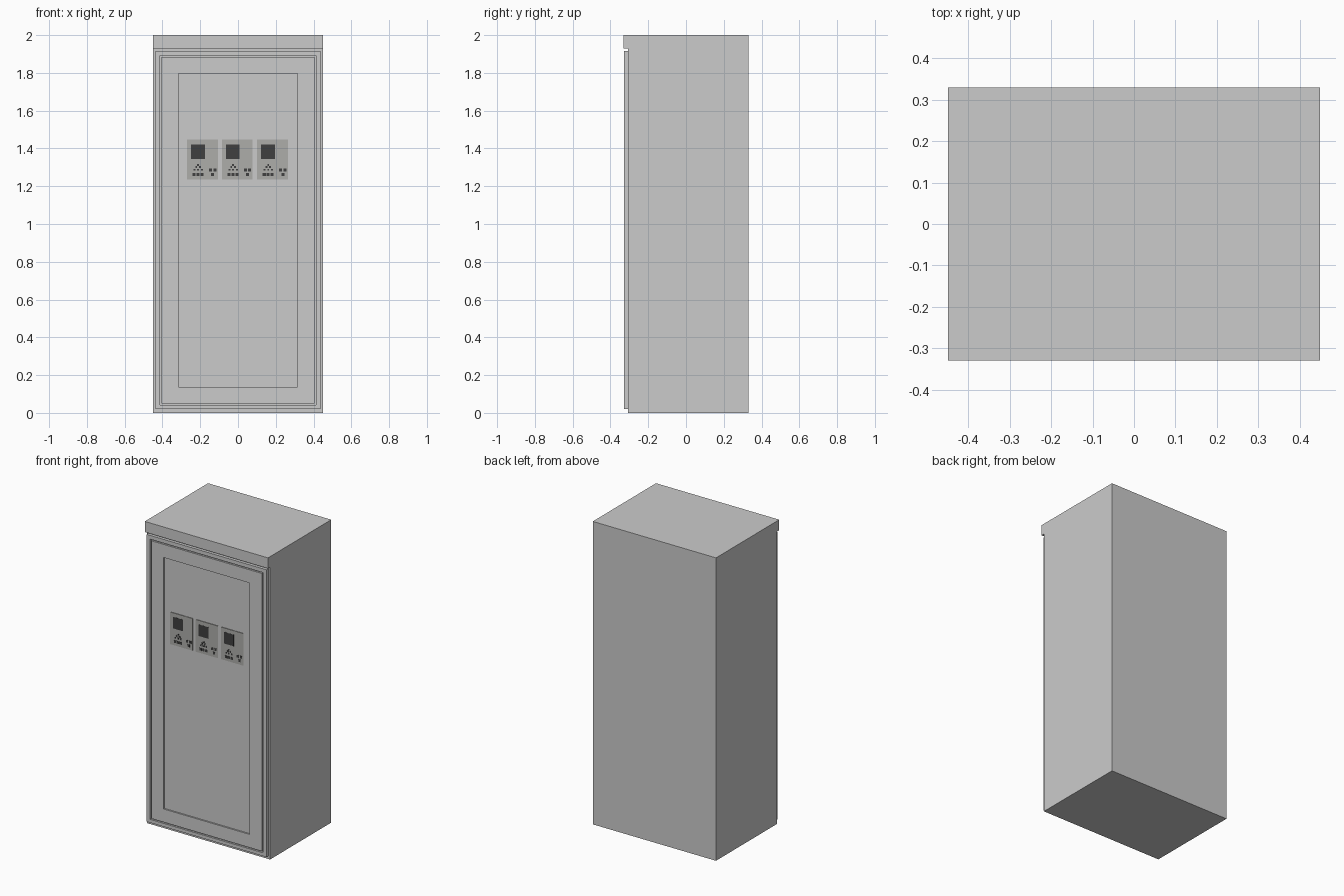
import bpy, bmesh

if "Cube" in bpy.data.objects:
    bpy.data.objects.remove(bpy.data.objects["Cube"])


def make_object(name, bm, mat=None):
    bmesh.ops.recalc_face_normals(bm, faces=bm.faces)
    mesh = bpy.data.meshes.new(name)
    bm.to_mesh(mesh)
    bm.free()
    obj = bpy.data.objects.new(name, mesh)
    bpy.context.collection.objects.link(obj)
    if mat:
        mesh.materials.append(mat)
    return obj


def material(name, color):
    mat = bpy.data.materials.new(name)
    mat.diffuse_color = (*color, 1)
    mat.use_nodes = True
    mat.node_tree.nodes["Principled BSDF"].inputs["Base Color"].default_value = mat.diffuse_color
    return mat


def add_box(bm, x0, x1, y0, y1, z0, z1):
    verts = bmesh.ops.create_cube(bm, size=1)["verts"]
    for v in verts:
        v.co = (x0 if v.co.x < 0 else x1,
                y0 if v.co.y < 0 else y1,
                z0 if v.co.z < 0 else z1)


def plate(name, boxes, y0, y1, mat):
    bm = bmesh.new()
    for x0, x1, z0, z1 in boxes:
        add_box(bm, x0, x1, y0, y1, z0, z1)
    return make_object(name, bm, mat)


dark = material("dark", (0.05, 0.05, 0.05))
panel_grey = material("panel_grey", (0.42, 0.42, 0.4))

# Cabinet body with overhanging top lip, side profile extruded across x
profile = [(-0.308, 0), (0.33, 0), (0.33, 2), (-0.33, 2), (-0.33, 1.93), (-0.308, 1.93)]
bm = bmesh.new()
side = bm.faces.new([bm.verts.new((-0.45, y, z)) for y, z in profile])
ext = bmesh.ops.extrude_face_region(bm, geom=[side], use_keep_orig=True)
for v in ext["geom"]:
    if isinstance(v, bmesh.types.BMVert):
        v.co.x = 0.45
make_object("cabinet_body", bm)

# Door: nested rectangles (half width, bottom, top, y) giving seam and recess
FRONT, SEAM, RECESS = -0.328, -0.316, -0.318
rings = [(0.438, 0.02, 1.917, -0.308),
         (0.438, 0.02, 1.917, FRONT),
         (0.412, 0.042, 1.892, FRONT),
         (0.412, 0.042, 1.892, SEAM),
         (0.404, 0.05, 1.884, SEAM),
         (0.404, 0.05, 1.884, FRONT),
         (0.314, 0.137, 1.797, FRONT),
         (0.314, 0.137, 1.797, RECESS)]
bm = bmesh.new()
loops = [[bm.verts.new(p) for p in ((-w, y, b), (w, y, b), (w, y, t), (-w, y, t))]
         for w, b, t, y in rings]
for a, b in zip(loops, loops[1:]):
    for i in range(4):
        j = (i + 1) % 4
        bm.faces.new((a[i], a[j], b[j], b[i]))
bm.faces.new(loops[-1])
bm.faces.new(loops[0][::-1])
make_object("door", bm)

# Three control panels, each with a screen and two button groups
Y_PANEL = RECESS - 0.004
SMALL, LARGE = 0.005, 0.008
buttons = [(0.059, 1.313, SMALL),
           (0.049, 1.301, SMALL), (0.069, 1.301, SMALL),
           (0.039, 1.287, SMALL), (0.059, 1.287, SMALL), (0.079, 1.287, SMALL),
           (0.038, 1.261, LARGE), (0.059, 1.261, LARGE), (0.080, 1.261, LARGE),
           (0.124, 1.287, LARGE), (0.147, 1.287, LARGE), (0.136, 1.261, LARGE)]
for n, x in enumerate((-0.270, -0.085, 0.101), 1):
    plate(f"control_panel_{n}", [(x, x + 0.163, 1.235, 1.447)],
          Y_PANEL, RECESS + 0.001, panel_grey)
    plate(f"screen_{n}", [(x + 0.022, x + 0.094, 1.345, 1.421)],
          Y_PANEL - 0.001, Y_PANEL + 0.001, dark)
    plate(f"buttons_{n}", [(x + u - r, x + u + r, z - r, z + r) for u, z, r in buttons],
          Y_PANEL - 0.002, Y_PANEL + 0.001, dark)
